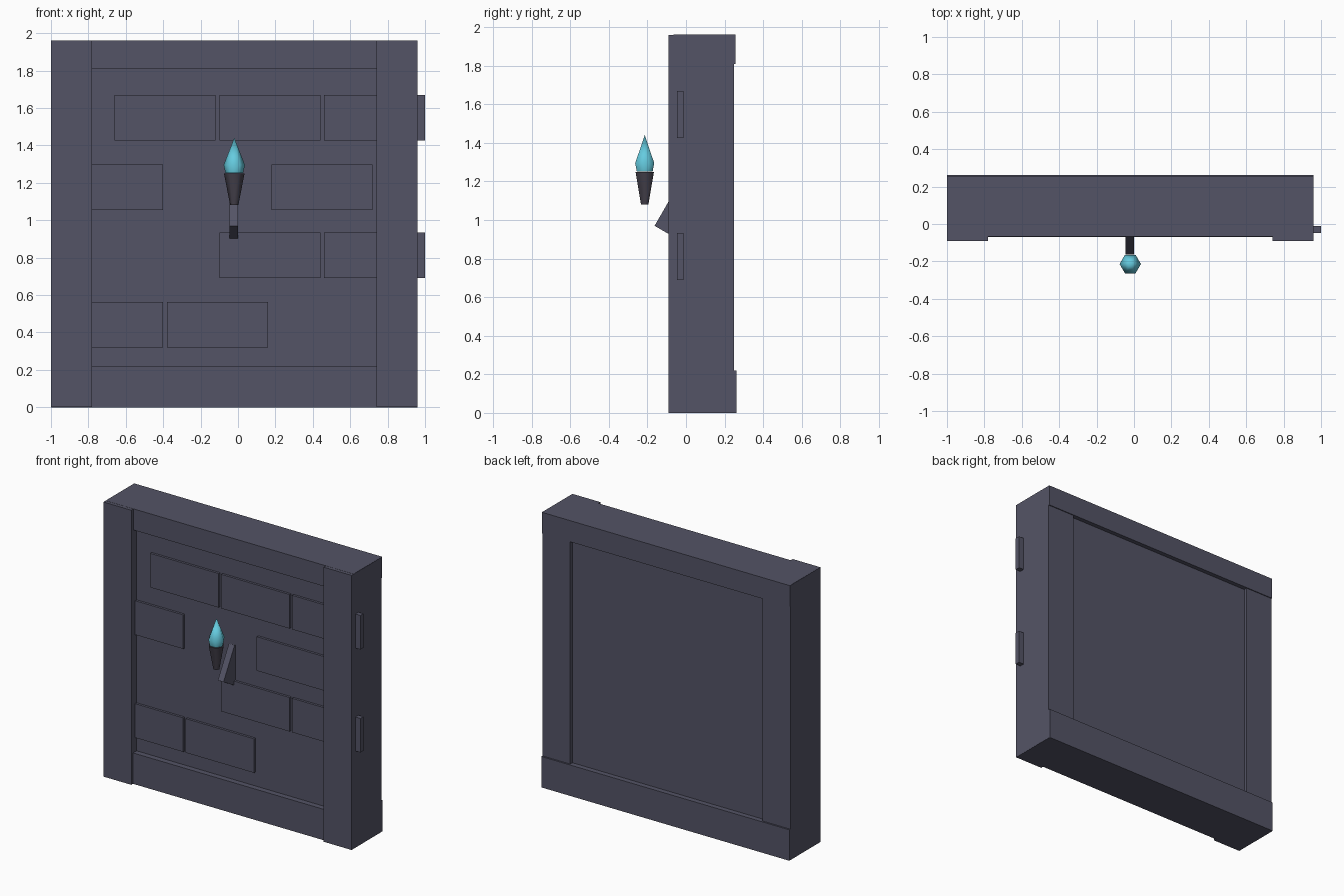
import bpy, bmesh, math
from mathutils import Matrix, Vector

if "Cube" in bpy.data.objects:
    bpy.data.objects.remove(bpy.data.objects["Cube"])


def material(name, rgb):
    m = bpy.data.materials.new(name)
    m.diffuse_color = (*rgb, 1)
    m.use_nodes = True
    m.node_tree.nodes["Principled BSDF"].inputs["Base Color"].default_value = m.diffuse_color
    return m


STONE = material("slate stone", (0.088, 0.088, 0.132))
IRON = material("dark iron", (0.062, 0.055, 0.075))
FLAME = material("cyan flame", (0.13, 0.60, 0.74))


def finish(name, bm, mat, smooth=False):
    bmesh.ops.recalc_face_normals(bm, faces=bm.faces)
    mesh = bpy.data.meshes.new(name)
    bm.to_mesh(mesh)
    bm.free()
    mesh.materials.append(mat)
    for p in mesh.polygons:
        p.use_smooth = smooth
    ob = bpy.data.objects.new(name, mesh)
    bpy.context.collection.objects.link(ob)
    return ob


def box(name, x, y, z, mat=STONE):
    """Box from (min, max) ranges."""
    bm = bmesh.new()
    size = Vector((x[1] - x[0], y[1] - y[0], z[1] - z[0]))
    mid = Vector((sum(x), sum(y), sum(z))) / 2
    bmesh.ops.create_cube(bm, size=1, matrix=Matrix.Translation(mid) @ Matrix.Diagonal((*size, 1)))
    return finish(name, bm, mat)


def turned(name, centre, rings, mat, sides=6):
    """Six-sided turned shape from (radius, z) rings; radius 0 is a point."""
    bm = bmesh.new()
    loops = []
    for r, z in rings:
        n = sides if r else 1
        loops.append([bm.verts.new((centre[0] + r * math.cos(math.tau * i / sides),
                                    centre[1] + r * math.sin(math.tau * i / sides), z))
                      for i in range(n)])
    for a, b in zip(loops, loops[1:]):
        for i in range(sides):
            j = (i + 1) % sides
            bm.faces.new([a[i], a[j], b[0]] if len(b) == 1 else [a[i], a[j], b[j], b[i]])
    for ring in (loops[0], loops[-1]):
        if len(ring) > 1:
            bm.faces.new(ring)
    ob = finish(name, bm, mat, True)
    bpy.context.view_layer.objects.active = ob
    ob.select_set(True)
    bpy.ops.object.shade_smooth_by_angle(angle=math.radians(62))
    ob.select_set(False)
    return ob


# Wall panel, side posts and horizontal beams
box("wall_panel", (-0.85, 0.81), (-0.03, 0.225), (0.1, 1.9))
box("left_post", (-1.0, -0.78), (-0.09, 0.25), (0, 1.96))
box("right_post", (0.74, 0.96), (-0.09, 0.25), (0, 1.96))
box("top_beam", (-0.999, 0.959), (-0.066, 0.256), (1.81, 1.961))
box("base_beam", (-0.999, 0.959), (-0.07, 0.262), (-0.0005, 0.22))

# Raised bricks, some running through the right post
rows = {1.425: (-0.66, -0.10, 0.46), 1.055: (-0.94, 0.18),
        0.69: (-0.10, 0.46), 0.32: (-0.94, -0.38)}
for z, starts in rows.items():
    for x in starts:
        box("brick", (x, x + 0.54), (-0.047, -0.012), (z, z + 0.243))

# Slanted torch bracket, leaning back into the wall
bracket = box("torch_bracket", (-0.045, 0.0), (0, 0.15), (0, 0.25))
bracket.location = (0, -0.163, 0.97)
bracket.rotation_euler = (math.radians(-30), 0, 0)

# Torch cup and flame
torch = (-0.02, -0.214)
turned("torch_cup", torch, [(0.022, 1.08), (0.055, 1.25)], IRON)
turned("torch_flame", torch, [(0.047, 1.251), (0.057, 1.295), (0, 1.44)], FLAME)
